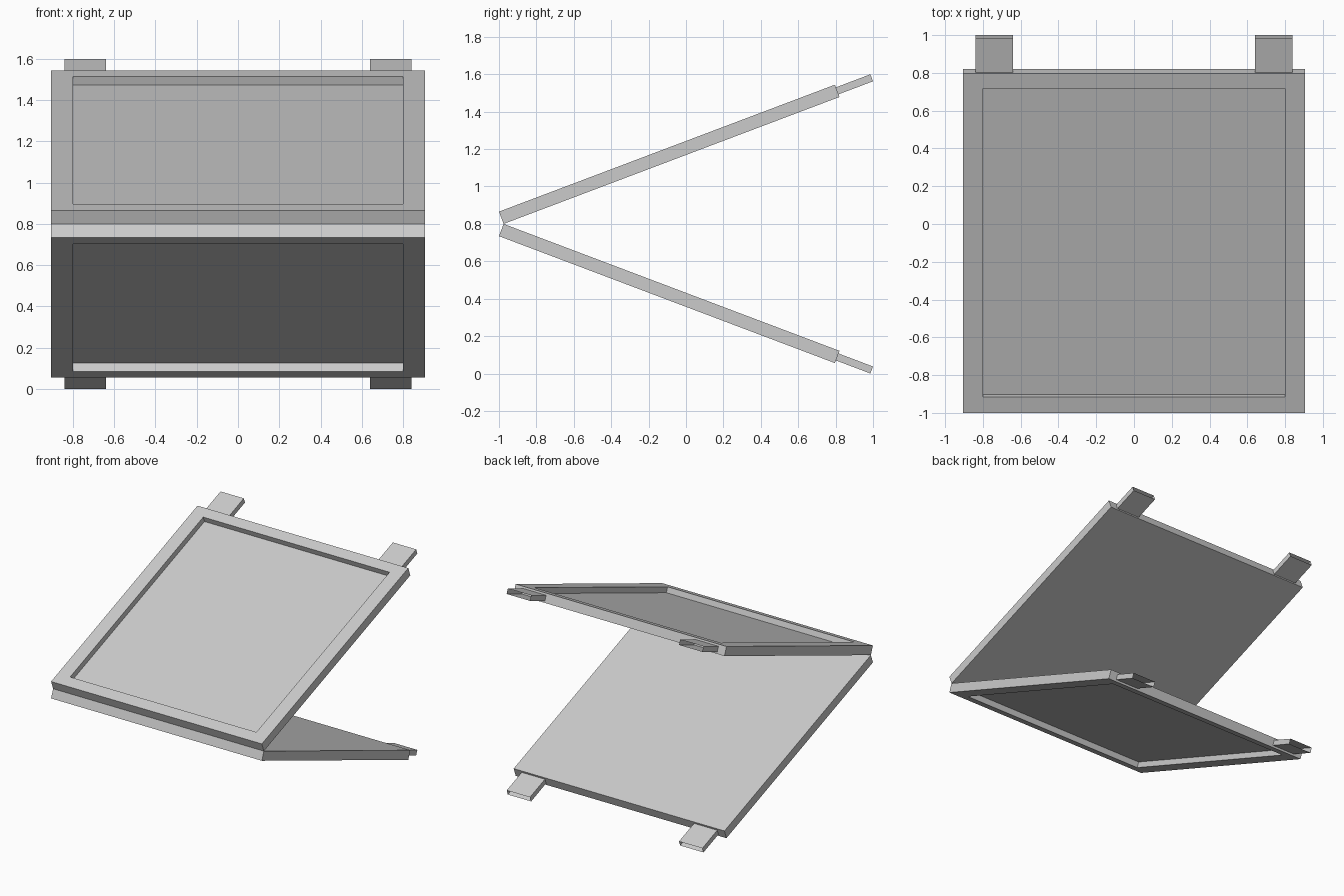
import bpy, bmesh, math
from mathutils import Matrix, Vector

if "Cube" in bpy.data.objects:
    bpy.data.objects.remove(bpy.data.objects["Cube"])

ANGLE = math.radians(20.7)
T = 0.07        # panel thickness
LENGTH = 1.92   # panel length from hinge edge
HINGE = Vector((0, -1 + T * math.sin(ANGLE), 0))
TILT = Matrix.Translation(HINGE) @ Matrix.Rotation(ANGLE, 4, 'X')


def box(bm, lo, hi):
    lo, hi = Vector(lo), Vector(hi)
    size = hi - lo
    m = Matrix.Translation((lo + hi) / 2) @ Matrix.Diagonal((*size, 1))
    bmesh.ops.create_cube(bm, size=1, matrix=m)


def face_towards(bm, direction):
    bm.normal_update()
    return max(bm.faces, key=lambda f: f.normal.dot(Vector(direction)))


def finish(bm, name, mirror_x):
    # tilt about the hinge line, then mirror to make the lower half
    bm.transform(TILT)
    mesh = bpy.data.meshes.new(name)
    bm.to_mesh(mesh)
    bm.free()
    ob = bpy.data.objects.new(name, mesh)
    ob.location.z = 0.8
    bpy.context.collection.objects.link(ob)
    mod = ob.modifiers.new("Mirror", 'MIRROR')
    mod.use_axis = (mirror_x, False, True)
    mod.use_mirror_merge = False


# framed panels with a shallow recess on the outer face
bm = bmesh.new()
box(bm, (-0.905, 0, 0), (0.905, LENGTH, T))
top = face_towards(bm, (0, 0, 1))
bmesh.ops.inset_individual(bm, faces=[top], thickness=0.05)
for v in top.verts:
    v.co.x = math.copysign(0.8, v.co.x)
    v.co.y = 0.089 if v.co.y < 1 else LENGTH - 0.085
floor = bmesh.ops.extrude_discrete_faces(bm, faces=[top])["faces"][0]
bmesh.ops.translate(bm, verts=floor.verts, vec=(0, 0, -0.043))
bmesh.ops.recalc_face_normals(bm, faces=bm.faces)
finish(bm, "framed_panel", False)

# thin tabs at the free edge, open at their ends
bm = bmesh.new()
box(bm, (0.64, LENGTH, 0.015), (0.84, 2.117, 0.055))
ends = [face_towards(bm, (0, s, 0)) for s in (1, -1)]
bmesh.ops.delete(bm, geom=ends, context='FACES_ONLY')
finish(bm, "edge_tab", True)
